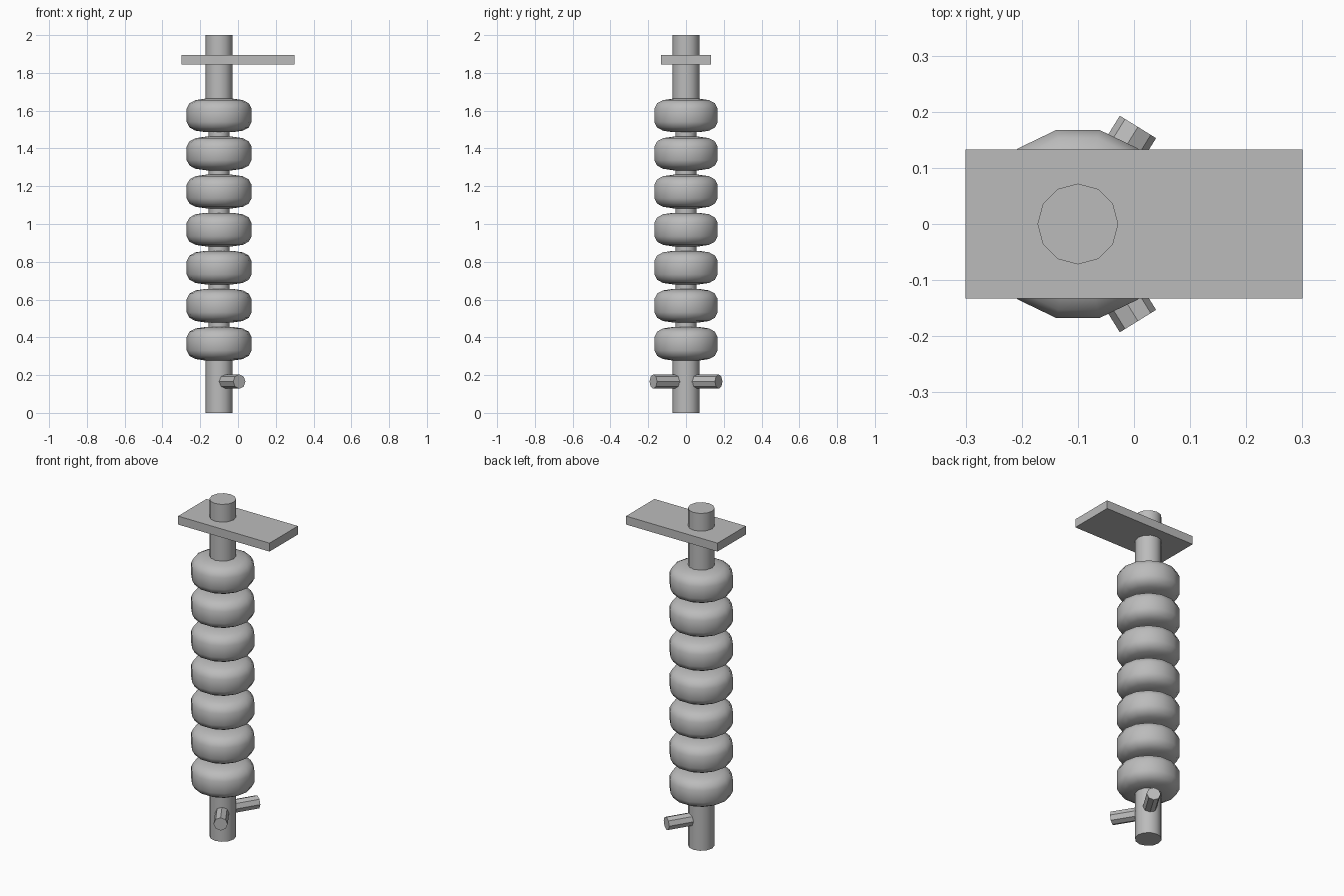
import bpy, math
from mathutils import Vector

cube = bpy.data.objects.get("Cube")
if cube:
    bpy.data.objects.remove(cube, do_unlink=True)

AXIS_X = -0.1

grey = bpy.data.materials.new("plain_grey")
grey.use_nodes = True
colour = (0.5, 0.5, 0.5, 1)
grey.diffuse_color = colour
grey.node_tree.nodes["Principled BSDF"].inputs["Base Color"].default_value = colour


def finish(name, angle):
    ob = bpy.context.object
    ob.name = name
    ob.data.materials.append(grey)
    bpy.ops.object.shade_smooth_by_angle(angle=math.radians(angle))
    return ob


def rod(name, radius, start, end, sides=12):
    start, end = Vector(start), Vector(end)
    span = end - start
    bpy.ops.mesh.primitive_cylinder_add(
        vertices=sides, radius=radius, depth=span.length,
        location=(start + end) / 2,
        rotation=span.to_track_quat('Z', 'Y').to_euler())
    return finish(name, 40)


def lathe(name, profile, z, sides=14):
    verts, faces = [], []
    for r, h in profile:
        for i in range(sides):
            a = math.tau * i / sides
            verts.append((r * math.cos(a), r * math.sin(a), h))
    for k in range(len(profile) - 1):
        for i in range(sides):
            j = (i + 1) % sides
            a, b = k * sides, (k + 1) * sides
            faces.append((a + i, a + j, b + j, b + i))
    faces.append(tuple(reversed(range(sides))))
    faces.append(tuple(range(len(verts) - sides, len(verts))))
    mesh = bpy.data.meshes.new(name)
    mesh.from_pydata(verts, [], faces)
    ob = bpy.data.objects.new(name, mesh)
    bpy.context.collection.objects.link(ob)
    ob.location = (AXIS_X, 0, z)
    bpy.ops.object.select_all(action='DESELECT')
    ob.select_set(True)
    bpy.context.view_layer.objects.active = ob
    return finish(name, 40)


# Central shaft: thick ends, thin core between the discs
rod("lower_shaft", 0.072, (AXIS_X, 0, 0), (AXIS_X, 0, 0.32))
rod("core", 0.056, (AXIS_X, 0, 0.3), (AXIS_X, 0, 1.64))
rod("upper_shaft", 0.072, (AXIS_X, 0, 1.6), (AXIS_X, 0, 2))

# Stack of rounded discs
half = [(0.172, 0.035), (0.157, 0.064), (0.125, 0.081), (0.07, 0.089)]
profile = [(r, -h) for r, h in reversed(half)] + half
for n in range(7):
    lathe(f"disc_{n + 1}", profile, 0.366 + n * 0.2015)

# Offset top plate
bpy.ops.mesh.primitive_cube_add(size=1, location=(0, 0, 1.87))
bpy.context.object.scale = (0.6, 0.266, 0.05)
bpy.ops.object.transform_apply(location=False, rotation=False, scale=True)
finish("top_plate", 30)

# Two angled pegs near the foot
for side, name in ((-1, "front_peg"), (1, "back_peg")):
    rod(name, 0.038, (AXIS_X, 0, 0.166),
        (AXIS_X + 0.107, side * 0.173, 0.166), 8)
